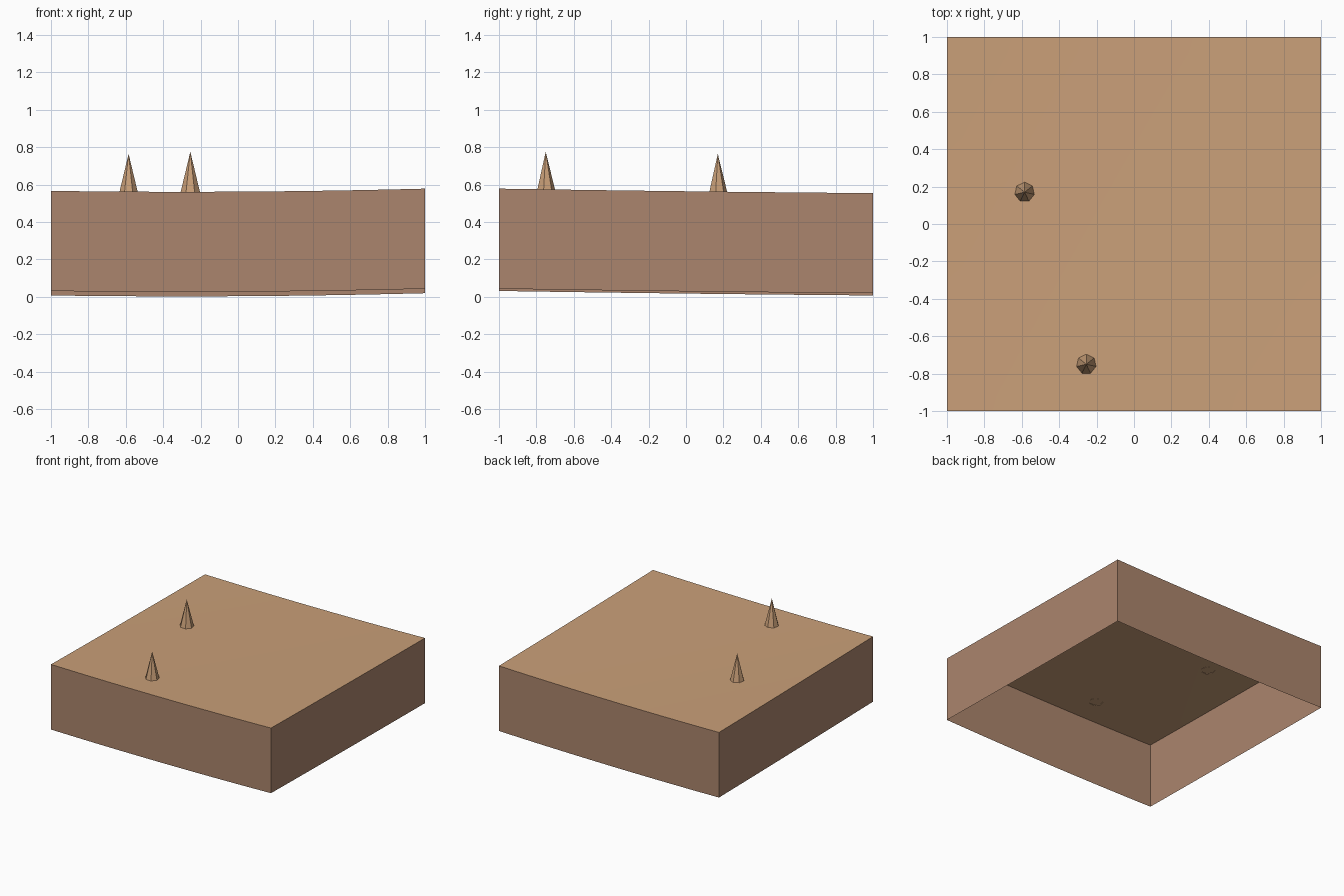
import bpy
import bmesh

cube = bpy.data.objects.get("Cube")
if cube:
    bpy.data.objects.remove(cube, do_unlink=True)

SEGMENTS = 24
SKIRT_DEPTH = 0.535


def make_material(name, rgb):
    mat = bpy.data.materials.new(name)
    mat.use_nodes = True
    color = (*rgb, 1)
    mat.diffuse_color = color
    mat.node_tree.nodes["Principled BSDF"].inputs["Base Color"].default_value = color
    return mat


sand = make_material("sand", (0.59, 0.35, 0.19))
earth = make_material("brown earth", (0.41, 0.235, 0.153))


def ground_height(x, y):
    """Gently rolling terrain, highest at the front left corner."""
    slope = 0.013 - 0.012 * y + 0.002 * y * y
    return SKIRT_DEPTH + slope + 0.006 * x + 0.01 * x * x


def add_object(name, bm, mat, smooth=False):
    mesh = bpy.data.meshes.new(name)
    bm.to_mesh(mesh)
    bm.free()
    mesh.materials.append(mat)
    for poly in mesh.polygons:
        poly.use_smooth = smooth
    obj = bpy.data.objects.new(name, mesh)
    bpy.context.collection.objects.link(obj)
    return obj


# Terrain surface
bm = bmesh.new()
bmesh.ops.create_grid(bm, x_segments=SEGMENTS, y_segments=SEGMENTS, size=1)
for v in bm.verts:
    v.co.z = ground_height(v.co.x, v.co.y)
add_object("terrain_surface", bm, sand, smooth=True)

# Side walls, open at the bottom, following the terrain border
corners = [(-1, -1), (1, -1), (1, 1), (-1, 1)]
bm = bmesh.new()
for i, (x0, y0) in enumerate(corners):
    x1, y1 = corners[(i + 1) % 4]
    columns = []
    for s in range(SEGMENTS + 1):
        t = s / SEGMENTS
        x, y = x0 + (x1 - x0) * t, y0 + (y1 - y0) * t
        z = ground_height(x, y)
        columns.append((bm.verts.new((x, y, z - SKIRT_DEPTH)), bm.verts.new((x, y, z))))
    for a, b in zip(columns, columns[1:]):
        bm.faces.new((a[0], b[0], b[1], a[1]))
add_object("terrain_skirt", bm, earth)

# Seven-sided spikes standing on the terrain
for name, x, y in (("rear_spike", -0.585, 0.17), ("front_spike", -0.255, -0.75)):
    bm = bmesh.new()
    bmesh.ops.create_cone(bm, cap_ends=False, segments=7, radius1=0.054,
                          radius2=0, depth=0.22)
    bmesh.ops.remove_doubles(bm, verts=bm.verts, dist=0.0001)
    bmesh.ops.recalc_face_normals(bm, faces=bm.faces)
    spike = add_object(name, bm, sand)
    spike.location = (x, y, ground_height(x, y) + 0.108)
